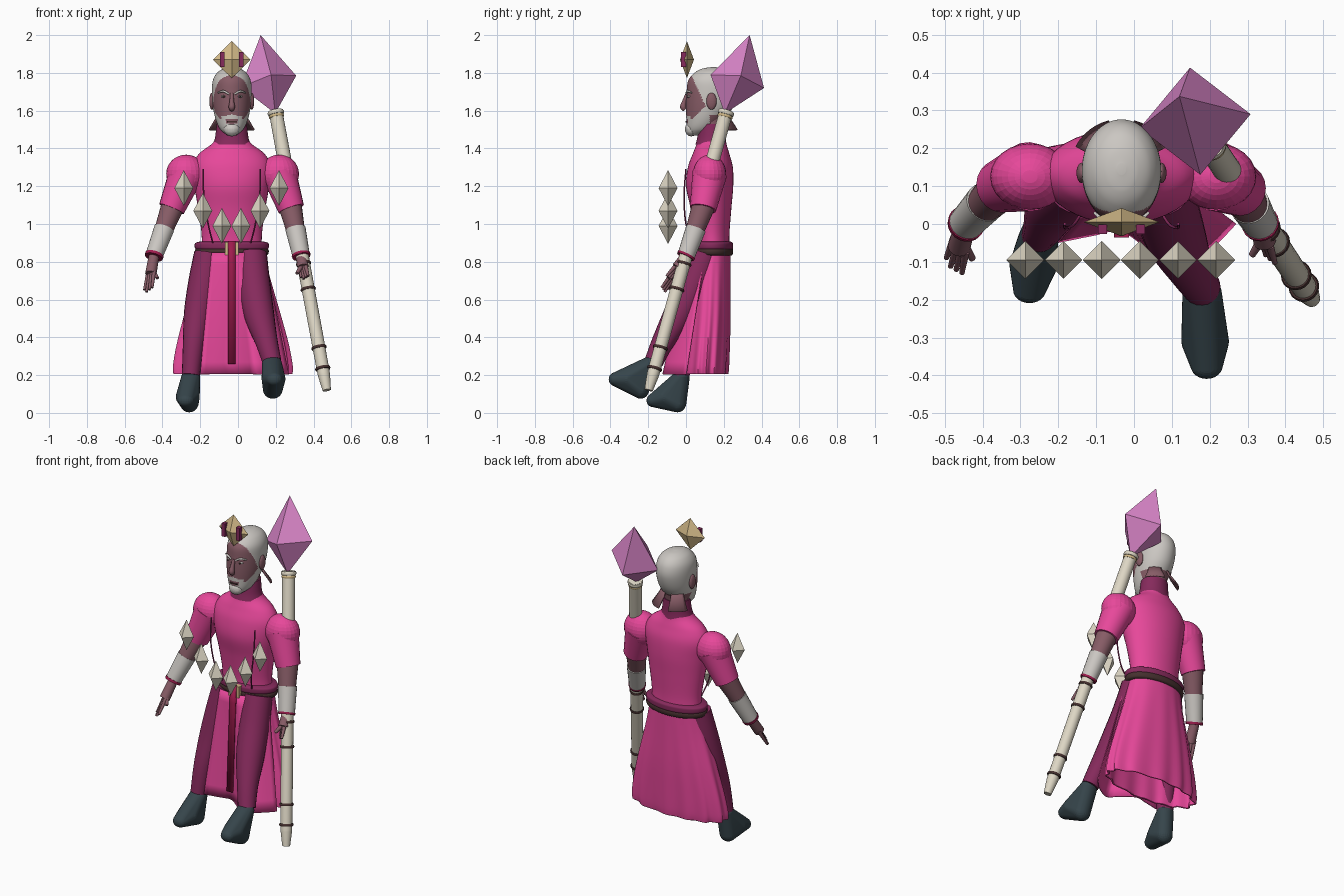
import bpy, bmesh, math
from mathutils import Vector, Matrix

if "Cube" in bpy.data.objects:
    bpy.data.objects.remove(bpy.data.objects["Cube"])

CX = -0.033  # body centre line


def paint(name, code):
    rgb = [int(code[i:i + 2], 16) / 255 for i in (0, 2, 4)]
    lin = [c / 12.92 if c < 0.04 else ((c + 0.055) / 1.055) ** 2.4 for c in rgb] + [1]
    m = bpy.data.materials.new(name)
    m.use_nodes = True
    m.diffuse_color = lin
    m.node_tree.nodes["Principled BSDF"].inputs["Base Color"].default_value = lin
    return m


pink = paint("robe pink", "E8489B")
plum = paint("trouser plum", "862A5C")
boot = paint("boot slate", "36454B")
white = paint("hair grey", "CBC7C2")
skin = paint("skin brown", "875C66")
cream = paint("ivory", "DDD6C4")
tan = paint("pale gold", "D2B988")
lilac = paint("crystal lilac", "D985C8")
red = paint("crimson", "A01C4E")
dark = paint("dark leather", "46302F")


def build(name, verts, faces, mat, smooth=True, thick=0):
    me = bpy.data.meshes.new(name)
    me.from_pydata([tuple(v) for v in verts], [], faces)
    bm = bmesh.new()
    bm.from_mesh(me)
    bmesh.ops.recalc_face_normals(bm, faces=bm.faces[:])
    bm.to_mesh(me)
    bm.free()
    ob = bpy.data.objects.new(name, me)
    bpy.context.collection.objects.link(ob)
    me.materials.append(mat)
    if thick:
        ob.modifiers.new("thickness", "SOLIDIFY").thickness = thick
    if smooth:
        bpy.ops.object.select_all(action="DESELECT")
        ob.select_set(True)
        bpy.context.view_layer.objects.active = ob
        bpy.ops.object.shade_smooth_by_angle(angle=math.radians(50))
    return ob


def spline(pts, n=6):
    # Catmull-Rom interpolation of number tuples
    out = []
    for i in range(len(pts) - 1):
        a, b, c, d = pts[max(i - 1, 0)], pts[i], pts[i + 1], pts[min(i + 2, len(pts) - 1)]
        for k in range(n):
            t = k / n
            out.append([q + t / 2 * (r - p + t * (2 * p - 5 * q + 4 * r - s + t * (3 * (q - r) + s - p)))
                        for p, q, r, s in zip(a, b, c, d)])
    return out + [list(pts[-1])]


def skin_rings(name, rings, mat, caps=True, thick=0):
    n = len(rings[0])
    faces = [[i * n + j, i * n + (j + 1) % n, (i + 1) * n + (j + 1) % n, (i + 1) * n + j]
             for i in range(len(rings) - 1) for j in range(n)]
    if caps:
        faces += [list(range(n)), list(range((len(rings) - 1) * n, len(rings) * n))]
    return build(name, [v for r in rings for v in r], faces, mat, True, thick)


def loft(name, sections, mat, seg=40, n=6, wave=0, **kw):
    # sections: height, half width, front y, back y
    rings, rows = [], spline(sections, n)
    for i, (z, hx, yf, yb) in enumerate(rows):
        ring = []
        for j in range(seg):
            a = math.tau * j / seg
            f = 1 + wave * i / len(rows) * math.cos(13 * a + math.sin(3 * a))
            ring.append((CX + hx * f * math.cos(a), (yf + yb) / 2 + (yb - yf) / 2 * f * math.sin(a), z))
        rings.append(ring)
    return skin_rings(name, rings, mat, **kw)


def tube(name, pts, mat, seg=20, n=5):
    # pts: x, y, z, radius
    rows = spline(pts, n)
    P = [Vector(r[:3]) for r in rows]
    rings, u = [], Vector((1, 0, 0))
    for i, p in enumerate(P):
        t = (P[min(i + 1, len(P) - 1)] - P[max(i - 1, 0)]).normalized()
        u = (u - t * u.dot(t)).normalized()
        w = t.cross(u)
        rings.append([p + rows[i][3] * (u * math.cos(math.tau * j / seg) + w * math.sin(math.tau * j / seg))
                      for j in range(seg)])
    return skin_rings(name, rings, mat)


def hull(name, balls, mat):
    # convex skin around balls: centre, radii
    bm = bmesh.new()
    for c, r in balls:
        bmesh.ops.create_uvsphere(bm, u_segments=24, v_segments=16, radius=1,
                                  matrix=Matrix.Translation(c) @ Matrix.Diagonal((*r, 1)))
    done = bmesh.ops.convex_hull(bm, input=bm.verts[:])
    inner = {g for g in done["geom_interior"] if isinstance(g, bmesh.types.BMVert)}
    bmesh.ops.delete(bm, geom=list(inner), context="VERTS")
    bm.verts.index_update()
    build(name, [v.co.copy() for v in bm.verts], [[v.index for v in f.verts] for f in bm.faces], mat)
    bm.free()


def ball(name, c, r, mat):
    hull(name, [(c, r)], mat)


def sheet(name, rows, mat, thick):
    # rows of points, all of one length
    n = len(rows[0])
    build(name, [v for r in rows for v in r],
          [[i * n + j, i * n + j + 1, (i + 1) * n + j + 1, (i + 1) * n + j]
           for i in range(len(rows) - 1) for j in range(n - 1)], mat, True, thick)


def gem(name, top, bottom, belt, mat):
    faces = [[e, 2 + i, 2 + (i + 1) % 4] for i in range(4) for e in (0, 1)]
    build(name, [top, bottom] + belt, faces, mat, False)


def diamond(name, x, y, z, hx, hy, hz, mat):
    gem(name, (x, y, z + hz), (x, y, z - hz),
        [(x + hx, y, z), (x, y + hy, z), (x - hx, y, z), (x, y - hy, z)], mat)


def box(name, c, h, mat):
    verts = [[c[k] + h[k] * s[k] for k in range(3)]
             for s in [(i, j, l) for i in (-1, 1) for j in (-1, 1) for l in (-1, 1)]]
    build(name, verts, [(0, 1, 3, 2), (4, 5, 7, 6), (0, 1, 5, 4), (2, 3, 7, 6),
                        (0, 2, 6, 4), (1, 3, 7, 5)], mat, False)


# Robe, collar and belt
loft("tunic", [(.86, .16, .05, .23), (.95, .16, .045, .23), (1.08, .178, .025, .24), (1.2, .198, 0, .25),
               (1.3, .208, .01, .248), (1.37, .175, .035, .23), (1.42, .11, .055, .215), (1.45, .085, .06, .21)], pink)
loft("collar", [(1.42, .1, .05, .215), (1.46, .088, .06, .21), (1.53, .08, .07, .208)], plum)
loft("skirt", [(.86, .17, .045, .235), (.72, .2, .03, .235), (.52, .255, .015, .235), (.36, .295, 0, .23),
               (.25, .312, -.01, .225), (.205, .308, -.01, .22)], pink, seg=104, wave=.045, caps=False, thick=.008)
loft("sash", [(.86, .17, .045, .235), (.868, .192, .027, .248), (.885, .197, .024, .25),
              (.9, .192, .027, .248), (.908, .165, .045, .235)], plum)
loft("belt", [(.832, .175, .04, .238), (.838, .19, .03, .246), (.852, .196, .025, .25),
              (.866, .193, .028, .248), (.874, .18, .035, .24)], dark)
box("buckle", (CX, .02, .87), (.036, .015, .035), tan)
sheet("front_ribbon", [[(CX + s * .02, y, z) for s in (-1, 1)]
                       for z, y in ((.91, 0), (.8, -.008), (.26, -.036))], red, .01)
# front skirt panel, draped forward beside the stepping leg
waist = spline([(-.14, .02), (-.08, .012), (CX, .008), (-.01, .008), (.02, .02), (.1, .05), (.14, .1)], 3)
hem = spline([(-.2, -.05), (-.1, -.03), (CX, -.02), (.05, -.08), (.1, -.125), (.2, -.07), (.27, 0)], 3)
sheet("front_skirt_panel", [[(a[0] + (b[0] - a[0]) * t, a[1] + (b[1] - a[1]) * t, .85 - .645 * t)
                             for a, b in zip(waist, hem)] for t in [k / 10 for k in range(11)]], pink, .006)
for s, side in ((-1, "right"), (1, "left")):
    tube(side + "_chest_cord", [(CX + s * .15, 0, 1.29, .004), (CX + s * .148, -.01, 1.15, .004),
                                (CX + s * .125, 0, 1, .004), (CX + s * .1, .04, .9, .004)], plum, 8)

# Legs and boots
tube("left_leg", [(.07, .1, .84, .083), (.085, .04, .68, .086), (.112, -.04, .52, .08),
                  (.15, -.12, .38, .06), (.18, -.17, .27, .05)], plum)
tube("right_leg", [(-.15, .11, .84, .083), (-.18, .085, .68, .085), (-.212, .05, .52, .075),
                   (-.235, 0, .36, .057), (-.25, -.028, .2, .047)], plum)
hull("left_boot", [((.18, -.182, .262), (.052, .042, .042)), ((.184, -.24, .125), (.052, .045, .05)),
                   ((.188, -.31, .18), (.063, .05, .055)), ((.192, -.375, .178), (.042, .034, .036))], boot)
hull("right_boot", [((-.25, -.025, .19), (.05, .045, .035)), ((-.258, -.045, .055), (.05, .047, .052)),
                    ((-.266, -.11, .085), (.063, .05, .055)), ((-.276, -.175, .066), (.043, .034, .035))], boot)

# Arms: sleeve, forearm, cuff, band and hand along shoulder-elbow-wrist-fingertip points
arms = {"right": [(-.275, .125, 1.265), (-.352, .1, 1.08), (-.445, 0, .83), (-.478, -.12, .64)],
        "left": [(.218, .125, 1.265), (.282, .09, 1.08), (.335, 0, .83), (.355, -.09, .71)]}
for side, pts in arms.items():
    sh, el, wr, tip = map(Vector, pts)

    def run(part, a, b, ra, rb, mat):
        tube(side + "_" + part, [(*a, ra), (*a.lerp(b, .5), (ra + rb) / 2), (*b, rb)], mat)

    ball(side + "_shoulder", sh, (.105, .088, .102), pink)
    run("sleeve", sh, el, .092, .07, pink)
    run("forearm", sh.lerp(el, .9), wr, .062, .036, skin)
    run("cuff", el.lerp(wr, .42), wr, .054, .046, white)
    run("wrist_band", el.lerp(wr, .97), wr.lerp(tip, .03), .05, .048, red)
    palm = wr.lerp(tip, .35)
    run("palm", wr, wr.lerp(tip, .5), .028, .03, skin)
    for k in range(4):
        off = Vector(((k - 1.5) * .01, (k - 1.5) * -.012, 0))
        start = wr.lerp(tip, .45) + off
        end = wr.lerp(tip, 1 - .06 * abs(k - 1)) + off * 1.3
        run("finger_%d" % k, start, end, .011, .007, skin)
    run("thumb", palm, palm + Vector((.03 if side == "right" else -.03, -.05, -.05)), .014, .009, skin)

# Head, with hair and beard as painted faces
loft("neck", [(1.43, .075, .075, .205), (1.5, .072, .075, .2), (1.6, .075, .06, .22)], skin)
head = loft("head", [(1.468, .022, .025, .07), (1.5, .06, .006, .15), (1.55, .084, .002, .2), (1.62, .1, 0, .25),
                     (1.7, .105, .003, .275), (1.76, .1, .012, .27), (1.8, .078, .045, .245),
                     (1.822, .045, .085, .205), (1.83, .012, .13, .16)], skin, seg=112, n=12)
head.data.materials.append(white)
for f in head.data.polygons:
    c = f.center
    dx = abs(c.x - CX)
    jaw = c.y < .125 and c.z < 1.525 + .95 * max(c.y, 0)
    moustache = c.y < .06 and dx < .048 and 1.553 < c.z < 1.582 - dx * .3
    corner = c.y < .06 and .032 < dx < .055 and c.z < 1.57
    hair = c.z > max(1.575, 1.785 - 2.2 * max(c.y - .03, 0))
    f.material_index = int(jaw or moustache or corner or hair)
ball("chin_beard", (CX, .028, 1.502), (.042, .034, .038), white)
tube("nose", [(CX, .006, 1.69, .009), (CX, -.008, 1.65, .012), (CX, -.015, 1.62, .017),
              (CX, -.004, 1.605, .012)], skin, 14)
box("mouth", (CX, .002, 1.541), (.025, .004, .003), dark)
for s, side in ((-1, "right"), (1, "left")):
    ball(side + "_ear", (CX + s * .105, .135, 1.65), (.014, .027, .045), skin)
    ball(side + "_eye", (CX + s * .042, .016, 1.675), (.015, .01, .007), white)
    ball(side + "_pupil", (CX + s * .042, .007, 1.675), (.006, .004, .006), dark)
    tube(side + "_brow", [(CX + s * .016, .002, 1.688, .005), (CX + s * .045, .008, 1.703, .006),
                          (CX + s * .072, .03, 1.695, .004)], white, 8)
    # flared flap behind each ear
    sheet(side + "_neck_flap", [[(CX + s * r * math.cos(a), .14 + r * math.sin(a), z)
                                 for a in [math.radians(28 + 8 * k) for k in range(7)]]
                                for z, r in ((1.61, .075), (1.56, .098), (1.5, .138))], skin, .008)

# Floating crown gem with two bars
diamond("crown_gem", CX, .005, 1.87, .1, .037, .098, tan)
for s, side in ((-1, "right"), (1, "left")):
    box(side + "_crown_bar", (CX + s * .05, -.014, 1.87), (.012, .013, .04), plum)

# Floating arc of ivory gems
for i, z in enumerate((1.19, 1.07, .99, .99, 1.07, 1.19)):
    diamond("floating_gem_%d" % i, -.287 + .1008 * i, -.095, z, .05, .05, .095, cream)


# Staff with bands and crystal head
def on_staff(z):
    t = (1.59 - z) / 1.47
    return (.2 + .27 * t, .212 - .41 * t, z)


def band(name, z, h, r, mat):
    tube(name, [(*on_staff(z + h), r), (*on_staff(z), r * 1.08), (*on_staff(z - h), r)], mat, 20, 3)


tube("staff", [(*on_staff(z), r) for z, r in ((1.6, .036), (1.2, .037), (.8, .035), (.4, .034), (.23, .033),
                                              (.19, .031), (.12, .022))], cream)
band("staff_collar", 1.588, .01, .041, cream)
for i, z in enumerate((1.57, .79, .655, .345, .235)):
    band("staff_band_%d" % i, z, .007, .038, tan if z > 1 else dark)
gem("staff_crystal", (.12, .337, 2), (.197, .205, 1.585),
    [(.148, .413, 1.72), (.308, .29, 1.785), (.175, .13, 1.79), (.015, .253, 1.725)], lilac)
